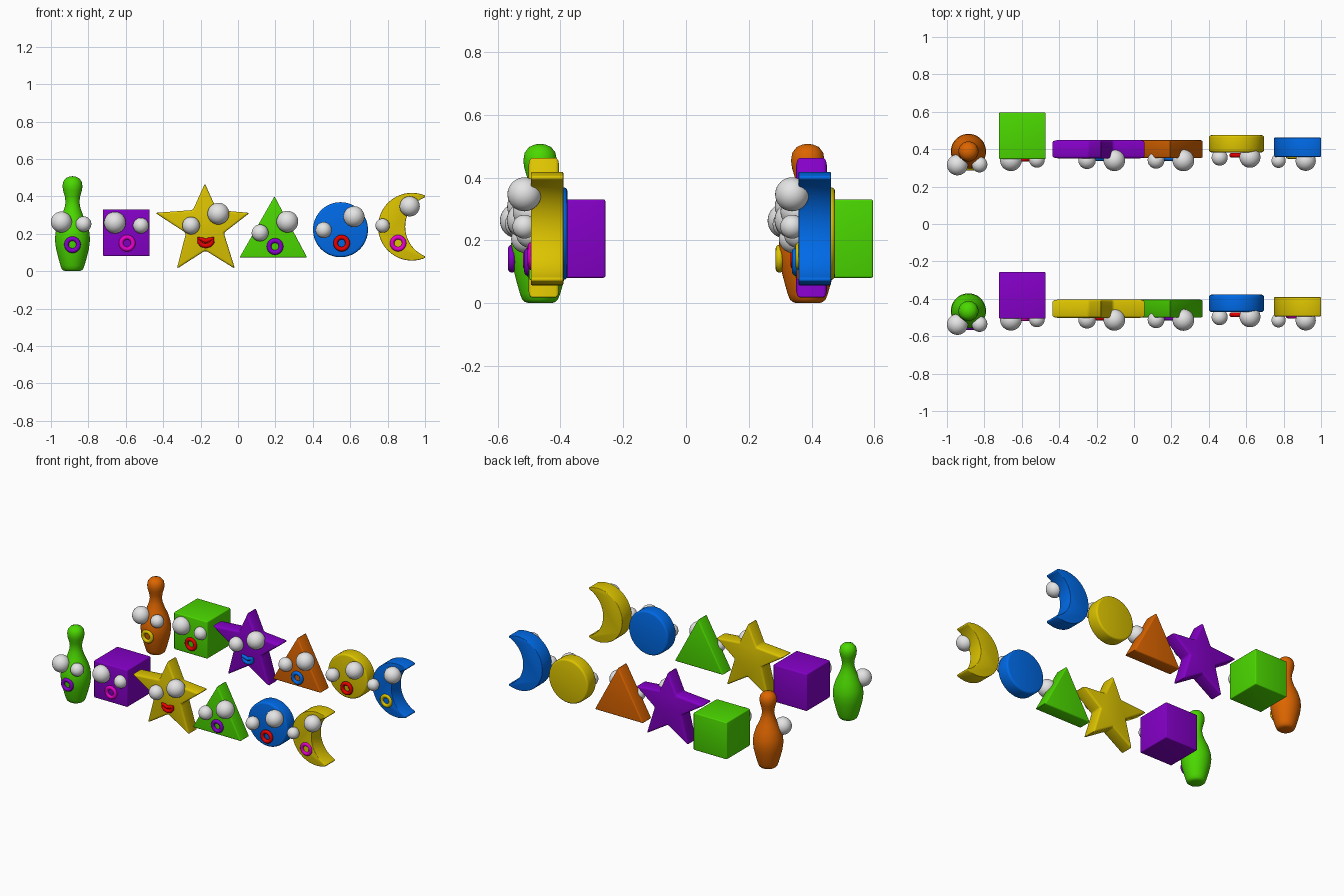
import bpy, bmesh, math
from mathutils import Matrix, Vector

if "Cube" in bpy.data.objects:
    bpy.data.objects.remove(bpy.data.objects["Cube"])

ROW_GAP = 0.853
COLOURS = {
    "green": (0.07, 0.69, 0.0), "purple": (0.235, 0.0, 0.58),
    "yellow": (0.72, 0.55, 0.0), "blue": (0.0, 0.15, 0.83),
    "orange": (0.72, 0.13, 0.0), "red": (0.83, 0.0, 0.0),
    "pink": (0.83, 0.0, 0.62), "eye_grey": (0.78, 0.78, 0.78),
}
MATS = {}
for key, rgb in COLOURS.items():
    MATS[key] = bpy.data.materials.new(key)
    MATS[key].diffuse_color = (*rgb, 1)


def finish(name, bm, colour):
    """Turn a bmesh into a smooth-by-angle object with one colour."""
    bmesh.ops.recalc_face_normals(bm, faces=bm.faces[:])
    mesh = bpy.data.meshes.new(name)
    bm.to_mesh(mesh)
    bm.free()
    ob = bpy.data.objects.new(name, mesh)
    bpy.context.collection.objects.link(ob)
    mesh.materials.append(MATS[colour])
    bpy.ops.object.select_all(action='DESELECT')
    ob.select_set(True)
    bpy.context.view_layer.objects.active = ob
    bpy.ops.object.shade_smooth_by_angle(angle=math.radians(35))
    return ob


def slab(name, outline, y0, y1, bevel, colour):
    """Extrude an (x, z) outline from y0 to y1 and round its sharp edges."""
    bm = bmesh.new()
    face = bm.faces.new([bm.verts.new((x, y0, z)) for x, z in outline])
    ext = bmesh.ops.extrude_face_region(bm, geom=[face], use_keep_orig=True)
    moved = [v for v in ext["geom"] if isinstance(v, bmesh.types.BMVert)]
    bmesh.ops.translate(bm, verts=moved, vec=(0, y1 - y0, 0))
    bmesh.ops.recalc_face_normals(bm, faces=bm.faces[:])
    sharp = [e for e in bm.edges if e.calc_face_angle(0) > math.radians(30)]
    bmesh.ops.bevel(bm, geom=sharp, offset=bevel, segments=3, profile=0.5,
                    affect='EDGES', clamp_overlap=True)
    return finish(name, bm, colour)


def arc(cx, cz, r, a0, a1, n):
    return [(cx + r * math.cos(a0 + (a1 - a0) * i / n),
             cz + r * math.sin(a0 + (a1 - a0) * i / n)) for i in range(n + 1)]


def lathe(name, profile, cx, cy, colour, n=48):
    """Revolve (radius, z) points about a vertical axis."""
    bm = bmesh.new()
    verts = [bm.verts.new((cx + r, cy, z)) for r, z in profile]
    edges = [bm.edges.new(p) for p in zip(verts, verts[1:])]
    bmesh.ops.spin(bm, geom=verts + edges, cent=(cx, cy, 0), axis=(0, 0, 1),
                   angle=math.tau, steps=n, use_merge=False)
    bmesh.ops.remove_doubles(bm, verts=bm.verts[:], dist=1e-5)
    return finish(name, bm, colour)


def ball(name, x, y, z, r):
    bm = bmesh.new()
    bmesh.ops.create_uvsphere(bm, u_segments=32, v_segments=16, radius=r,
                              matrix=Matrix.Translation((x, y, z)))
    return finish(name, bm, "eye_grey")


def tube(name, path, x, y, z, r, colour, n=12):
    """Round tube along a closed (x, z) path: the lips."""
    bm = bmesh.new()
    rings, count = [], len(path)
    for i, (px, pz) in enumerate(path):
        a, b = path[i - 1], path[(i + 1) % count]
        side = Vector((b[1] - a[1], 0, a[0] - b[0])).normalized()
        rings.append([bm.verts.new(Vector((x + px, y, z + pz))
                      + side * r * math.cos(math.tau * k / n)
                      + Vector((0, r * math.sin(math.tau * k / n), 0)))
                      for k in range(n)])
    for i in range(count):
        p, q = rings[i - 1], rings[i]
        for k in range(n):
            bm.faces.new((p[k - 1], p[k], q[k], q[k - 1]))
    return finish(name, bm, colour)


# Outlines of the shapes
PIN = [(0, 0), (0.036, 0), (0.048, 0.004), (0.057, 0.012), (0.064, 0.03),
       (0.074, 0.065), (0.088, 0.12), (0.094, 0.17), (0.09, 0.21),
       (0.075, 0.26), (0.056, 0.30), (0.042, 0.34), (0.037, 0.37),
       (0.041, 0.40), (0.05, 0.43), (0.0535, 0.455), (0.049, 0.48),
       (0.035, 0.498), (0.016, 0.506), (0, 0.508)]
SQUARE = [(-0.722, 0.081), (-0.472, 0.081), (-0.472, 0.331), (-0.722, 0.331)]
STAR = [(-0.177, 0.469), (-0.241, 0.327), (-0.443, 0.312), (-0.278, 0.205),
        (-0.327, 0.013), (-0.174, 0.111), (-0.016, 0.013), (-0.076, 0.205),
        (0.063, 0.312), (-0.113, 0.327)]
TRIANGLE = [(0.008, 0.073), (0.37, 0.073), (0.195, 0.4)]
DISC = arc(0.548, 0.222, 0.147, 0, math.tau, 64)[:-1]
tip_out = math.atan2(0.167, 0.07)
tip_in = math.atan2(0.1575, -0.064)
MOON = (arc(0.93, 0.238, 0.181, tip_out, math.tau - tip_out, 44)
        + arc(1.064, 0.238, 0.17, math.tau - tip_in, tip_in, 28))

RING = arc(0, 0, 0.032, 0, math.tau, 32)[:-1]
SMILE = [(-0.036, 0.019), (-0.018, 0.014), (0, 0.007), (0.018, 0.014),
         (0.036, 0.019), (0.034, 0.002), (0.022, -0.013), (0, -0.019),
         (-0.022, -0.013), (-0.034, 0.002)]

# Eyes (x, y, z, radius) and mouth (x, y, z) of each shape
FACES = {
    "pin": ([(-0.944, -0.537, 0.263, 0.056), (-0.826, -0.535, 0.252, 0.042)],
            (-0.885, -0.555, 0.142)),
    "cube": ([(-0.658, -0.512, 0.260, 0.058), (-0.519, -0.51, 0.244, 0.042)],
             (-0.593, -0.507, 0.15)),
    "star": ([(-0.251, -0.512, 0.244, 0.047), (-0.105, -0.512, 0.308, 0.058)],
             (-0.172, -0.503, 0.154)),
    "triangle": ([(0.118, -0.512, 0.205, 0.045), (0.264, -0.513, 0.265, 0.058)],
                 (0.198, -0.503, 0.132)),
    "disc": ([(0.458, -0.498, 0.22, 0.043), (0.62, -0.496, 0.292, 0.056)],
             (0.554, -0.485, 0.15)),
    "moon": ([(0.773, -0.515, 0.244, 0.038), (0.918, -0.515, 0.347, 0.054)],
             (0.856, -0.492, 0.15)),
}

# Body and mouth colours of the two rows
ROWS = {
    "front": dict(pin=("green", "purple"), cube=("purple", "pink"),
                  star=("yellow", "red"), triangle=("green", "purple"),
                  disc=("blue", "red"), moon=("yellow", "pink")),
    "back": dict(pin=("orange", "yellow"), cube=("green", "red"),
                 star=("purple", "blue"), triangle=("orange", "blue"),
                 disc=("yellow", "red"), moon=("blue", "yellow")),
}

for row, looks in ROWS.items():
    dy = 0 if row == "front" else ROW_GAP

    # Bodies
    def body(key, outline, y0, y1, bevel):
        slab(f"{row}_{key}", outline, y0 + dy, y1 + dy, bevel, looks[key][0])

    lathe(f"{row}_pin", PIN, -0.885, -0.465 + dy, looks["pin"][0])
    body("cube", SQUARE, -0.506, -0.257, 0.006)
    body("star", STAR, -0.502, -0.404, 0.012)
    body("triangle", TRIANGLE, -0.5, -0.405, 0.008)
    body("disc", DISC, -0.47, -0.378, 0.012)
    body("moon", MOON, -0.494, -0.391, 0.004)

    # Eyes and mouths
    for key, (eyes, (mx, my, mz)) in FACES.items():
        for side, (x, y, z, r) in zip(("left", "right"), eyes):
            ball(f"{row}_{key}_{side}_eye", x, y + dy, z, r)
        tube(f"{row}_{key}_mouth", SMILE if key == "star" else RING,
             mx, my + dy, mz, 0.0125, looks[key][1])

for m in bpy.data.materials:
    if m.users and not m.is_grease_pencil:
        m.use_nodes = True
        m.node_tree.nodes["Principled BSDF"].inputs["Base Color"].default_value = m.diffuse_color
